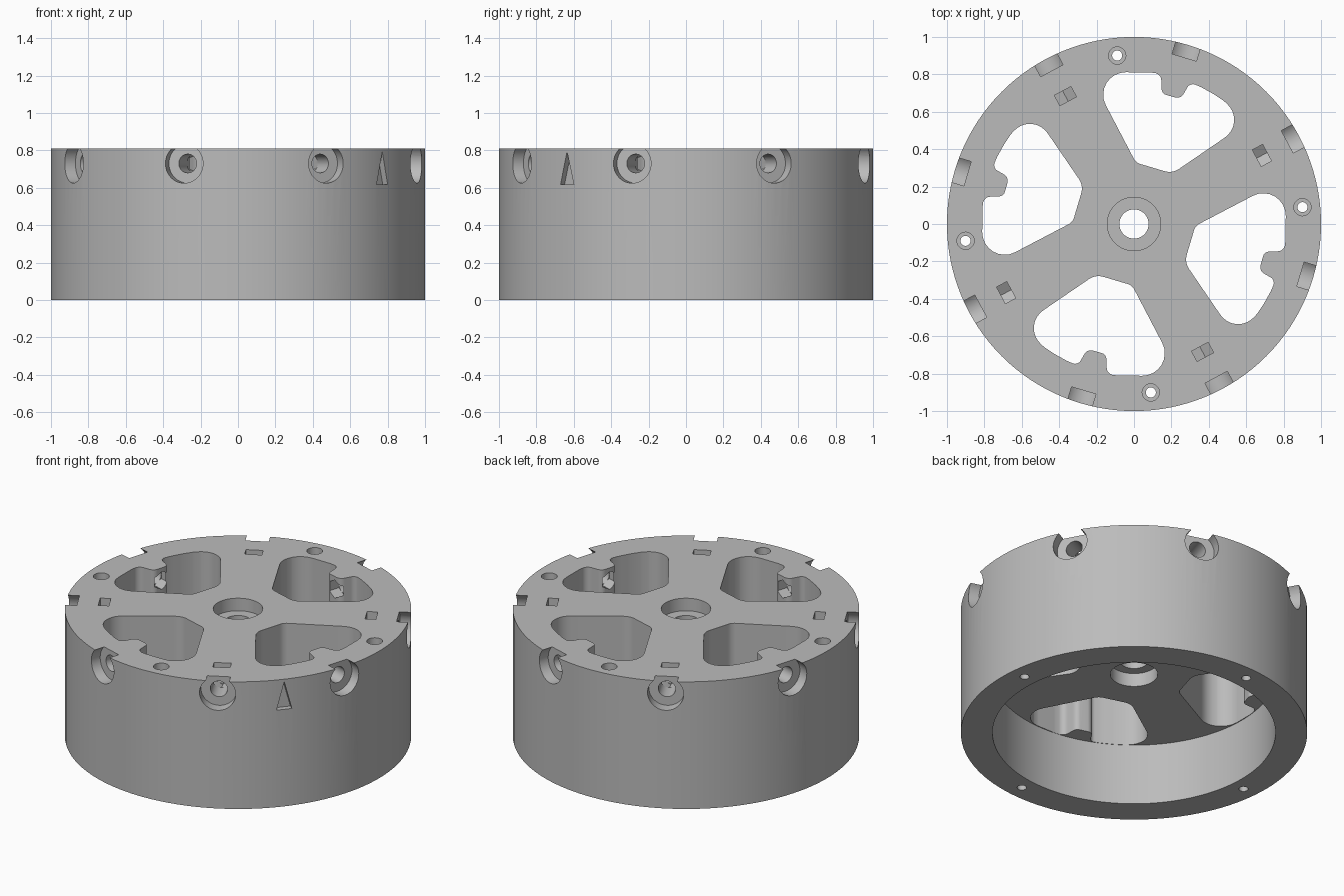
import bpy, bmesh
from math import sin, cos, tan, pi, radians
from mathutils import Matrix, Vector

old = bpy.data.objects.get("Cube")
if old:
    bpy.data.objects.remove(old, do_unlink=True)

HEIGHT = 0.81
SCREW_Z = 0.73
SCREW_ANGLE = 28.2
QUARTERS = (0, 90, 180, 270)

grey = bpy.data.materials.new("plain_grey")
grey.use_nodes = True
GREY = (0.5, 0.5, 0.5, 1)
grey.diffuse_color = GREY
grey.node_tree.nodes["Principled BSDF"].inputs["Base Color"].default_value = GREY


def make_object(name, bm):
    bmesh.ops.recalc_face_normals(bm, faces=bm.faces)
    mesh = bpy.data.meshes.new(name)
    bm.to_mesh(mesh)
    bm.free()
    mesh.materials.append(grey)
    obj = bpy.data.objects.new(name, mesh)
    bpy.context.collection.objects.link(obj)
    return obj


def circle(r, n=32):
    return [(r * cos(2 * pi * i / n + pi / 2), r * sin(2 * pi * i / n + pi / 2)) for i in range(n)]


def rounded(corners, steps=8):
    """Outline of a polygon whose corners are (x, y, fillet radius)."""
    out = []
    for i, (x, y, r) in enumerate(corners):
        p = Vector((x, y))
        if r == 0:
            out.append(p)
            continue
        a = (Vector(corners[i - 1][:2]) - p).normalized()
        b = (Vector(corners[(i + 1) % len(corners)][:2]) - p).normalized()
        half = a.angle(b) / 2
        centre = p + (a + b).normalized() * r / sin(half)
        start = p + a * r / tan(half) - centre
        end = p + b * r / tan(half) - centre
        sweep = start.angle_signed(end)
        for k in range(steps + 1):
            t = -sweep * k / steps
            out.append(centre + Matrix.Rotation(t, 2) @ start)
    return out


def prism(bm, outline, matrix, low, high):
    """Extrude an outline along the local z of a matrix."""
    rings = [[bm.verts.new(matrix @ Vector((p[0], p[1], h))) for p in outline] for h in (low, high)]
    bm.faces.new(rings[0][::-1])
    bm.faces.new(rings[1])
    n = len(outline)
    for i in range(n):
        j = (i + 1) % n
        bm.faces.new((rings[0][i], rings[0][j], rings[1][j], rings[1][i]))


def radial(deg):
    """Frame at screw height: x tangent, y up, z outward."""
    a = radians(deg)
    t, u, o = Vector((-sin(a), cos(a), 0)), Vector((0, 0, 1)), Vector((cos(a), sin(a), 0))
    m = Matrix((t, u, o)).transposed().to_4x4()
    m.translation = (0, 0, SCREW_Z)
    return m


def turned(deg, r=0):
    return Matrix.Rotation(radians(deg), 4, "Z") @ Matrix.Translation((r, 0, 0))


# Lathed body: rim, hollow underside, centre bore and its two counterbores
profile = [(0.078, 0.475), (0.137, 0.475), (0.137, 0.39), (0.817, 0.39), (0.817, 0),
           (1, 0), (1, HEIGHT), (0.143, HEIGHT), (0.143, 0.73), (0.078, 0.73)]
bm = bmesh.new()
ring = [bm.verts.new((r, 0, z)) for r, z in profile]
edges = [bm.edges.new((ring[i - 1], ring[i])) for i in range(len(ring))]
bmesh.ops.spin(bm, geom=ring + edges, cent=(0, 0, 0), axis=(0, 0, 1), angle=2 * pi, steps=128)
bmesh.ops.remove_doubles(bm, verts=bm.verts, dist=0.0005)
body = make_object("wheel_body", bm)


def cut(name, shapes):
    """Subtract a set of separate prisms from the body."""
    bm = bmesh.new()
    for shape in shapes:
        prism(bm, *shape)
    cutter = make_object(name, bm)
    cutter.hide_render = True
    mod = body.modifiers.new(name, "BOOLEAN")
    mod.operation = "DIFFERENCE"
    mod.solver = "EXACT"
    mod.object = cutter
    deps = bpy.context.evaluated_depsgraph_get()
    result = bpy.data.meshes.new_from_object(body.evaluated_get(deps))
    body.modifiers.clear()
    body.data = result
    bpy.data.objects.remove(cutter, do_unlink=True)


# Four windows, each with a nut boss pushed into its outer edge
window = rounded([
    (-0.243, 0.812, 0.12), (0.08, 0.811, 0), (0.145, 0.803, 0.04), (0.148, 0.697, 0.035),
    (0.25, 0.668, 0.04), (0.30, 0.757, 0.035), (0.36, 0.731, 0), (0.43, 0.692, 0),
    (0.48, 0.658, 0), (0.607, 0.545, 0.115), (0.205, 0.27, 0.09), (0.01, 0.328, 0.06)])
cut("window_cutter", [(window, turned(q), 0.2, 1) for q in QUARTERS])

# Upright bolt holes through the rim, with counterbores
cut("bolt_cutter", [(circle(0.027), turned(q + 5.7, 0.905), -0.2, 1) for q in QUARTERS])
cut("bolt_head_cutter", [(circle(0.046), turned(q + 5.7, 0.905), 0.66, 1) for q in QUARTERS])

# Eight radial screw recesses, open at the top edge, and their holes
spokes = [SCREW_ANGLE + 45 * i for i in range(8)]
cut("screw_head_cutter", [(circle(0.105, 48), radial(a), 0.93, 1.2) for a in spokes])
cut("screw_hole_cutter", [(circle(0.05), radial(a), 0.69, 1.1) for a in spokes])

# Nut slots from the top, and hexagonal nut pockets facing the windows
slot = [(-0.05, 0.2), (-0.05, -0.029), (0, -0.058), (0.05, -0.029), (0.05, 0.2)]
cut("nut_slot_cutter", [(slot, radial(a), 0.745, 0.807) for a in spokes[::2]])
cut("nut_pocket_cutter", [(circle(0.058, 6), radial(a), 0.6, 0.78) for a in spokes[1::2]])

# Engraved pointer on the rim
pointer = [(-0.046, -0.112), (0.046, -0.112), (0, 0.063)]
cut("pointer_cutter", [(pointer, radial(-39.5), 0.965, 1.2)])

bpy.ops.object.select_all(action="DESELECT")
body.select_set(True)
bpy.context.view_layer.objects.active = body
bpy.ops.object.shade_smooth_by_angle(angle=radians(30))
